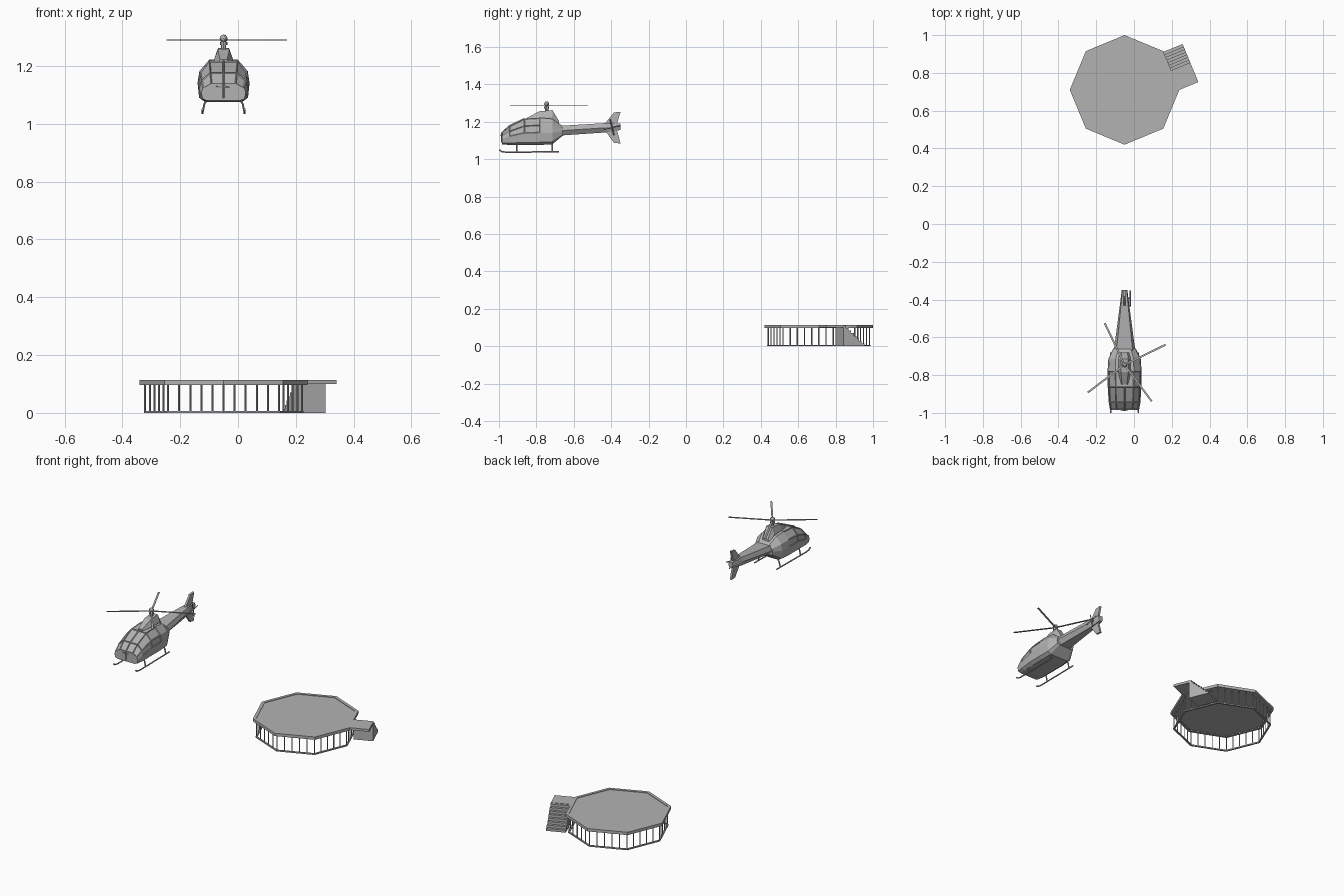
import bpy, bmesh, math
from mathutils import Vector

if "Cube" in bpy.data.objects:
    bpy.data.objects.remove(bpy.data.objects["Cube"])

grey = bpy.data.materials.new("plain grey")
grey.use_nodes = True
colour = (0.45, 0.45, 0.45, 1)
grey.diffuse_color = colour
grey.node_tree.nodes["Principled BSDF"].inputs["Base Color"].default_value = colour

CX = -0.05                      # shared centre line of both parts


def finish(name, bm):
    bmesh.ops.recalc_face_normals(bm, faces=bm.faces)
    mesh = bpy.data.meshes.new(name)
    bm.to_mesh(mesh)
    bm.free()
    mesh.materials.append(grey)
    obj = bpy.data.objects.new(name, mesh)
    bpy.context.collection.objects.link(obj)
    return obj


def loft(name, rings, closed=False, inset=None):
    """Skin a list of point rings; cap the ends, or join them if closed."""
    bm = bmesh.new()
    loops = [[bm.verts.new(p) for p in ring] for ring in rings]
    n = len(loops[0])
    pairs = list(zip(loops, loops[1:]))
    if closed:
        pairs.append((loops[-1], loops[0]))
    for a, b in pairs:
        for i in range(n):
            j = (i + 1) % n
            bm.faces.new((a[i], a[j], b[j], b[i]))
    if not closed:
        bm.faces.new(loops[0])
        bm.faces.new(loops[-1])
    bmesh.ops.recalc_face_normals(bm, faces=bm.faces)
    if inset:
        panes = [f for f in bm.faces if inset(f)]
        bmesh.ops.inset_individual(bm, faces=panes, thickness=0.005, depth=-0.003)
    return finish(name, bm)


def prism(name, outline, offset):
    offset = Vector(offset)
    base = [Vector(p) for p in outline]
    return loft(name, [base, [p + offset for p in base]])


def tube(name, points, radius, sides=6):
    """Straight-jointed rod through the points."""
    pts = [Vector(p) for p in points]
    rings = []
    for i, p in enumerate(pts):
        d = (pts[min(i + 1, len(pts) - 1)] - pts[max(i - 1, 0)]).normalized()
        u = d.orthogonal().normalized()
        if abs(d.x) < 0.99:
            u = d.cross(Vector((1, 0, 0))).normalized()
        v = d.cross(u)
        rings.append([p + radius * (u * math.cos(t) + v * math.sin(t))
                      for t in (2 * math.pi * k / sides for k in range(sides))])
    return loft(name, rings)


def octagon(radius, z):
    return [Vector((CX + radius * math.cos(k * math.pi / 4),
                    0.71 + radius * math.sin(k * math.pi / 4), z)) for k in range(8)]


# Platform deck, rim and open railing-like base
loft("deck", [octagon(0.275, 0.1), octagon(0.275, 0.111)])
loft("deck_rim", [octagon(0.29, 0.097), octagon(0.29, 0.114),
                  octagon(0.272, 0.114), octagon(0.272, 0.097)], closed=True)
loft("base_ring", [octagon(0.276, 0), octagon(0.276, 0.007),
                   octagon(0.266, 0.007), octagon(0.266, 0)], closed=True)
corners = octagon(0.271, 0.0)
for i in range(8):
    for k in range(5):
        p = corners[i].lerp(corners[(i + 1) % 8], k / 5)
        tube("base_post", [p, p + Vector((0, 0, 0.1))], 0.0035, 4)

# Landing and steps beside the deck
edge = octagon(0.29, 0)
along = (edge[1] - edge[0]).normalized()
out = Vector((along.y, -along.x, 0))
up = Vector((0, 0, 1))
LAND, WIDTH, STEPS, TOP = 0.097, 0.109, 8, 0.112


def side_point(t, z):
    return edge[0] + along * t + up * z


prism("landing", [side_point(0, 0.1), side_point(LAND, 0.1),
                  side_point(LAND, 0.114), side_point(0, 0.114)], out * WIDTH)
run = (0.218 - LAND) / STEPS
profile = [side_point(LAND, 0)]
for s in range(STEPS):
    z = TOP * (STEPS - s) / STEPS
    profile += [side_point(LAND + s * run, z), side_point(LAND + (s + 1) * run, z)]
profile.append(side_point(0.218, 0))
prism("steps", profile, out * WIDTH)


# Helicopter body, lofted from nose to tail
def section(y, half, low, high, shape):
    right = [(CX + half * w, y, low + (high - low) * h) for w, h in shape]
    left = [(CX - half * w, y, low + (high - low) * h) for w, h in reversed(shape)]
    return right + left


ROUND = [(0.72, 0), (0.94, 0.1), (1, 0.45), (0.93, 0.73), (0.55, 1)]
BOXY = [(0.6, 0), (1, 0.5), (0.75, 1)]
cabin = [(-0.985, 0.077, 1.08, 1.14), (-0.944, 0.084, 1.076, 1.178),
         (-0.864, 0.089, 1.076, 1.217), (-0.78, 0.09, 1.076, 1.222),
         (-0.714, 0.086, 1.08, 1.215), (-0.66, 0.06, 1.125, 1.178)]
loft("cabin", [section(*s, ROUND) for s in cabin],
     inset=lambda f: f.calc_center_median().y < -0.75
     and f.calc_center_median().z > 1.12 and f.normal.z > -0.1 and f.calc_area() > 0.001)
tail = [(-0.68, 0.058, 1.126, 1.178), (-0.43, 0.025, 1.143, 1.193),
        (-0.35, 0.015, 1.156, 1.19)]
loft("tail_boom", [section(*s, BOXY) for s in tail])
cowl = [(-0.85, 0.02, 1.2, 1.222), (-0.783, 0.033, 1.2, 1.256),
        (-0.714, 0.032, 1.2, 1.262), (-0.68, 0.026, 1.17, 1.205)]
loft("engine_cowl", [section(*s, [(1, 0), (1, 0.4), (0.6, 1)]) for s in cowl])

# Windscreen bars on the nose
tube("windscreen_bar", [(CX, -0.986, 1.09), (CX, -0.986, 1.14),
                        (CX, -0.944, 1.178), (CX, -0.864, 1.217)], 0.004, 4)
tube("windscreen_crossbar", [(CX - 0.07, -0.972, 1.128), (CX, -0.988, 1.128),
                             (CX + 0.07, -0.972, 1.128)], 0.004, 4)

# Mast, hub and four thin rotor blades
HUB = Vector((CX, -0.745, 1.288))
tube("mast", [HUB - up * 0.04, HUB + up * 0.01], 0.009, 8)
tube("hub", [HUB - up * 0.016, HUB - up * 0.005], 0.013, 8)
bm = bmesh.new()
bmesh.ops.create_icosphere(bm, subdivisions=2, radius=0.014)
bmesh.ops.translate(bm, verts=bm.verts, vec=HUB + up * 0.007)
finish("hub_cap", bm)
for tip in [(-0.105, 0.22), (0.217, 0.106), (0.144, -0.194), (-0.195, -0.147)]:
    arm = Vector((*tip, 0))
    wide = arm.cross(up).normalized() * 0.005
    a, b = HUB - wide, HUB + wide
    prism("rotor_blade", [a, b, b + arm, a + arm], up * 0.003)

# Upright tail fins, above and below the boom
for name, outline in {
    "upper_fin": [(-0.437, 1.185), (-0.385, 1.25), (-0.35, 1.253), (-0.372, 1.18)],
    "lower_fin": [(-0.43, 1.15), (-0.385, 1.087), (-0.35, 1.084), (-0.372, 1.165)],
}.items():
    prism(name, [(CX - 0.006, y, z) for y, z in outline], (0.012, 0, 0))

# Tail rotor on the side of the boom
TX = CX + 0.031
tube("tail_rotor_axle", [(CX, -0.395, 1.17), (TX, -0.395, 1.17)], 0.006, 8)
for dy, dz in ((0.042, 0.01), (-0.01, 0.042)):
    tube("tail_rotor_blade", [(TX, -0.395 - dy, 1.17 - dz),
                              (TX, -0.395 + dy, 1.17 + dz)], 0.0035, 4)

# Landing skids with splayed struts
for s in (-1, 1):
    x = CX + s * 0.073
    tube("skid", [(x, -0.998, 1.05), (x, -0.985, 1.041), (x, -0.96, 1.037),
                  (x, -0.68, 1.04)], 0.004)
    for y in (-0.905, -0.714):
        tube("skid_strut", [(CX + s * 0.052, y, 1.09), (CX + s * 0.066, y, 1.07),
                            (x, y, 1.038)], 0.004)
